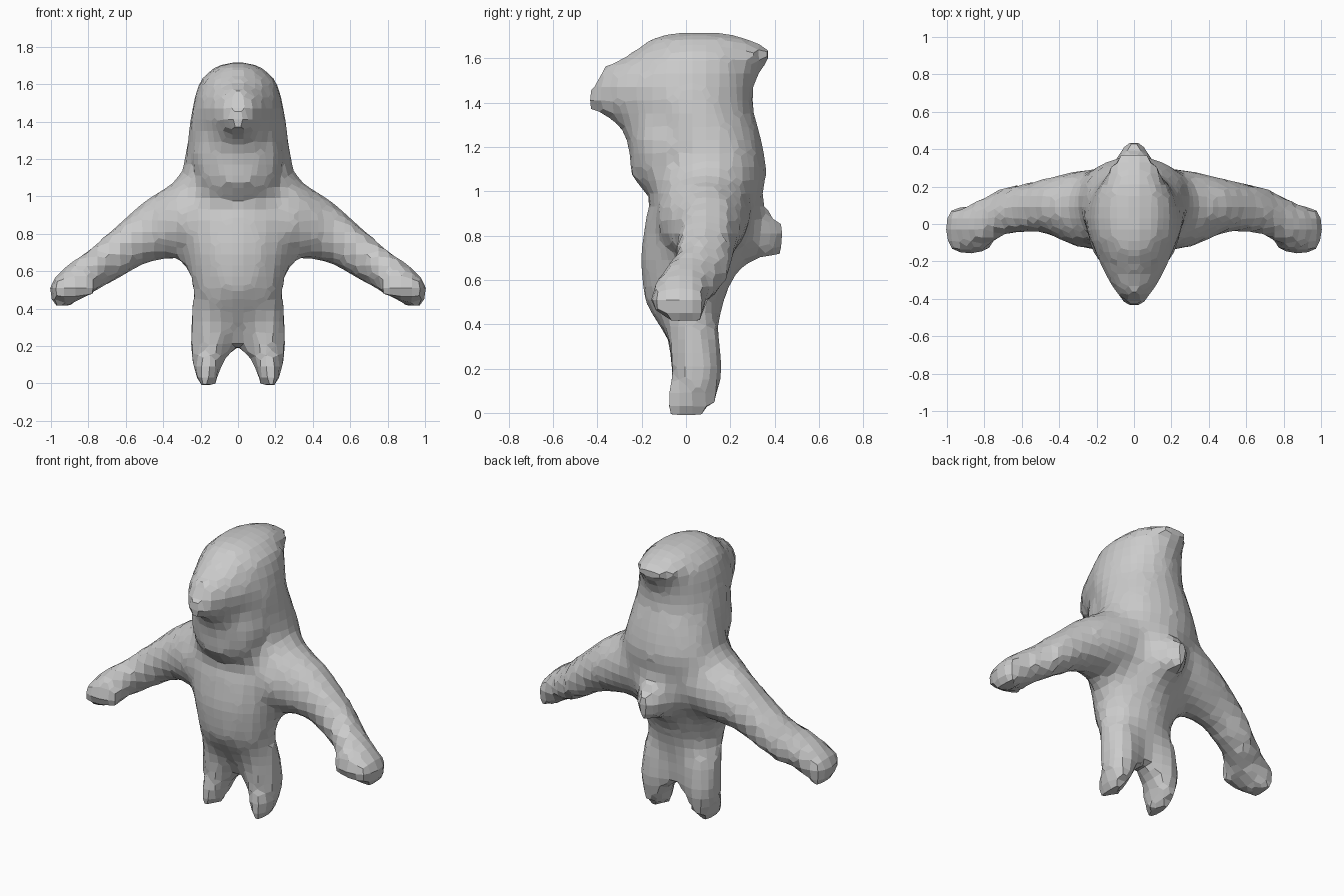
import bpy, bmesh, math
from mathutils import Vector

cube = bpy.data.objects.get("Cube")
if cube:
    bpy.data.objects.remove(cube)

grey = bpy.data.materials.new("stone grey")
grey.use_nodes = True
colour = (.6, .6, .6, 1)
grey.diffuse_color = colour
grey.node_tree.nodes["Principled BSDF"].inputs["Base Color"].default_value = colour

bm = bmesh.new()


def ring(x=0, y=0, z=0, wide=0, deep=0, tall=0):
    """An ellipse: its centre and its radii along x, y and z."""
    return Vector((x, y, z)), Vector((wide, deep, tall))


def slab(height, front, back, wide):
    """A level ellipse reaching from a front y to a back y."""
    return ring(y=(front + back) / 2, z=height, wide=wide, deep=(back - front) / 2)


def loft(axis, rings, side=1, sides=20):
    """Skin a row of ellipses that lie square to the named axis."""
    normal = "xyz".index(axis)
    first, second = [i for i in range(3) if i != normal]
    loops = []
    for centre, radii in rings:
        loop = []
        for step in range(sides):
            turn = math.tau * step / sides
            point = centre.copy()
            point[first] += radii[first] * math.cos(turn)
            point[second] += radii[second] * math.sin(turn)
            point.x *= side
            loop.append(bm.verts.new(point))
        loops.append(loop)
    faces = [bm.faces.new(loops[0]), bm.faces.new(loops[-1])]
    for low, high in zip(loops, loops[1:]):
        for step in range(sides):
            after = (step + 1) % sides
            faces.append(bm.faces.new((low[step], low[after], high[after], high[step])))
    bmesh.ops.recalc_face_normals(bm, faces=faces)


# Torso rising into the neck
loft("z", [
    slab(height=.18, front=.04, back=.12, wide=.1),
    slab(height=.28, front=-.05, back=.13, wide=.21),
    slab(height=.36, front=-.1, back=.14, wide=.255),
    slab(height=.5, front=-.19, back=.17, wide=.24),
    slab(height=.7, front=-.21, back=.25, wide=.29),
    slab(height=.9, front=-.18, back=.33, wide=.36),
    slab(height=1.1, front=-.11, back=.37, wide=.31),
    slab(height=1.3, front=-.2, back=.33, wide=.27),
])

# Skull
loft("z", [
    slab(height=1.2, front=-.15, back=.34, wide=.285),
    slab(height=1.4, front=-.26, back=.3, wide=.26),
    slab(height=1.6, front=-.26, back=.33, wide=.22),
    slab(height=1.67, front=-.2, back=.31, wide=.16),
    slab(height=1.715, front=-.1, back=.22, wide=.08),
])

# Crest overhanging the back of the skull
loft("y", [
    ring(y=.18, z=1.63, wide=.17, tall=.06),
    ring(y=.3, z=1.62, wide=.14, tall=.06),
    ring(y=.38, z=1.61, wide=.09, tall=.05),
])

# Snout
loft("y", [
    ring(y=-.1, z=1.45, wide=.23, tall=.2),
    ring(y=-.25, z=1.45, wide=.17, tall=.17),
    ring(y=-.37, z=1.45, wide=.1, tall=.12),
    ring(y=-.45, z=1.4, wide=.04, tall=.04),
])

# Jaw
loft("z", [
    slab(height=.98, front=-.14, back=.1, wide=.12),
    slab(height=1.05, front=-.25, back=.1, wide=.21),
    slab(height=1.2, front=-.26, back=.1, wide=.25),
    slab(height=1.34, front=-.3, back=.1, wide=.2),
])

# Tail stub
loft("y", [
    ring(y=.2, z=.84, wide=.16, tall=.17),
    ring(y=.34, z=.81, wide=.1, tall=.13),
    ring(y=.45, z=.79, wide=.04, tall=.07),
])

for side in (1, -1):
    # Arm running down to the wrist and hand
    loft("x", [
        ring(x=.1, y=.08, z=.92, deep=.22, tall=.22),
        ring(x=.3, y=.08, z=.89, deep=.21, tall=.21),
        ring(x=.5, y=.1, z=.81, deep=.14, tall=.17),
        ring(x=.7, y=.07, z=.66, deep=.13, tall=.14),
        ring(x=.8, y=.01, z=.59, deep=.14, tall=.12),
        ring(x=.9, y=-.02, z=.54, deep=.12, tall=.11),
        ring(x=1.01, y=-.02, z=.47, deep=.11, tall=.07),
    ], side)
    # Blunt fingers facing forward
    loft("y", [
        ring(x=.87, z=.53, wide=.12, tall=.07),
        ring(x=.87, y=-.16, z=.51, wide=.12, tall=.06),
    ], side)
    # Heel of the hand, hanging at its outer end
    loft("z", [
        ring(x=.94, y=-.01, z=.41, wide=.05, deep=.1),
        ring(x=.92, y=-.01, z=.54, wide=.08, deep=.11),
    ], side)
    # Leg and foot
    loft("z", [
        ring(x=.17, z=-.02, wide=.05, deep=.08),
        ring(x=.17, y=.03, z=.04, wide=.06, deep=.12),
        ring(x=.15, y=.05, z=.18, wide=.11, deep=.12),
        ring(x=.13, y=.03, z=.4, wide=.12, deep=.12),
    ], side)
    # Toe pad on the front of the foot
    loft("y", [
        ring(x=.17, z=.05, wide=.05, tall=.06),
        ring(x=.17, y=-.1, z=.05, wide=.05, tall=.06),
    ], side)

mesh = bpy.data.meshes.new("creature_body")
bm.to_mesh(mesh)
bm.free()
body = bpy.data.objects.new("creature_body", mesh)
bpy.context.collection.objects.link(body)
mesh.materials.append(grey)

# Fuse the parts, soften the joins, then facet the skin
fuse = body.modifiers.new("fuse", 'REMESH')
fuse.mode, fuse.voxel_size = 'VOXEL', .02
soften = body.modifiers.new("soften", 'SMOOTH')
soften.factor, soften.iterations = .5, 5
facet = body.modifiers.new("facet", 'REMESH')
facet.mode, facet.voxel_size = 'VOXEL', .06
